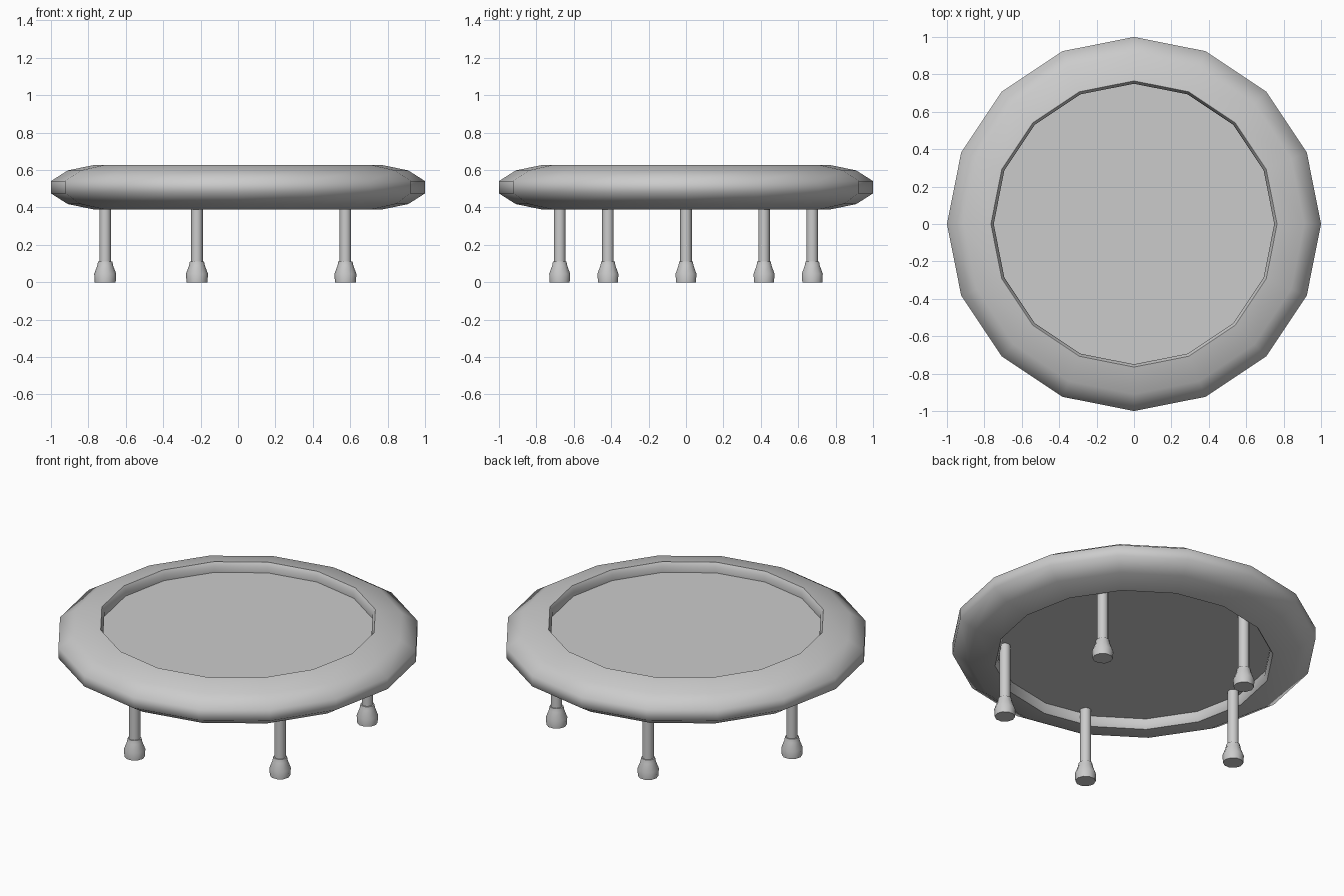
import bpy, bmesh, math

cube = bpy.data.objects.get("Cube")
if cube:
    bpy.data.objects.remove(cube, do_unlink=True)

# One plain grey covers every part
grey = bpy.data.materials.new("plain_grey")
grey.use_nodes = True
colour = (0.6, 0.6, 0.6, 1)
grey.diffuse_color = colour
grey.node_tree.nodes["Principled BSDF"].inputs["Base Color"].default_value = colour


def lathe(name, profile, sides, location=(0, 0, 0), closed=False, angle=40):
    """Revolve an (r, z) profile about z; closed joins its ends, else they are capped."""
    bm = bmesh.new()
    rings = []
    for r, z in profile:
        turns = [2 * math.pi * i / sides for i in range(sides)]
        rings.append([bm.verts.new((r * math.cos(t), r * math.sin(t), z)) for t in turns])
    pairs = list(zip(rings, rings[1:]))
    if closed:
        pairs.append((rings[-1], rings[0]))
    else:
        bm.faces.new(rings[0])
        bm.faces.new(rings[-1])
    for a, b in pairs:
        for i in range(sides):
            j = (i + 1) % sides
            bm.faces.new((a[i], a[j], b[j], b[i]))
    bmesh.ops.recalc_face_normals(bm, faces=bm.faces)
    mesh = bpy.data.meshes.new(name)
    bm.to_mesh(mesh)
    bm.free()
    mesh.materials.append(grey)
    obj = bpy.data.objects.new(name, mesh)
    bpy.context.collection.objects.link(obj)
    obj.location = location
    bpy.ops.object.select_all(action="DESELECT")
    obj.select_set(True)
    bpy.context.view_layer.objects.active = obj
    bpy.ops.object.shade_smooth_by_angle(angle=math.radians(angle))
    return obj


# Padded rim: upper half of the section, mirrored about its middle height
MID = 0.508
upper = [(1, 0.033), (0.91, 0.09), (0.765, 0.12), (0.75, 0.095), (0.755, 0.055)]
section = [(r, MID + h) for r, h in upper] + [(r, MID - h) for r, h in reversed(upper)]
lathe("padded_rim", section, 16, closed=True, angle=60)

# Jumping mat
lathe("jumping_mat", [(0.757, MID - 0.06), (0.757, MID + 0.06)], 16)

# Five legs with flared rubber feet
for k in range(5):
    a = math.pi + k * 2 * math.pi / 5
    spot = (0.71 * math.cos(a), 0.71 * math.sin(a), 0)
    lathe(f"leg_{k + 1}", [(0.031, 0.1), (0.031, 0.47)], 12, spot)
    lathe(f"foot_{k + 1}",
          [(0.056, 0), (0.059, 0.045), (0.042, 0.09), (0.038, 0.112)], 10, spot)
